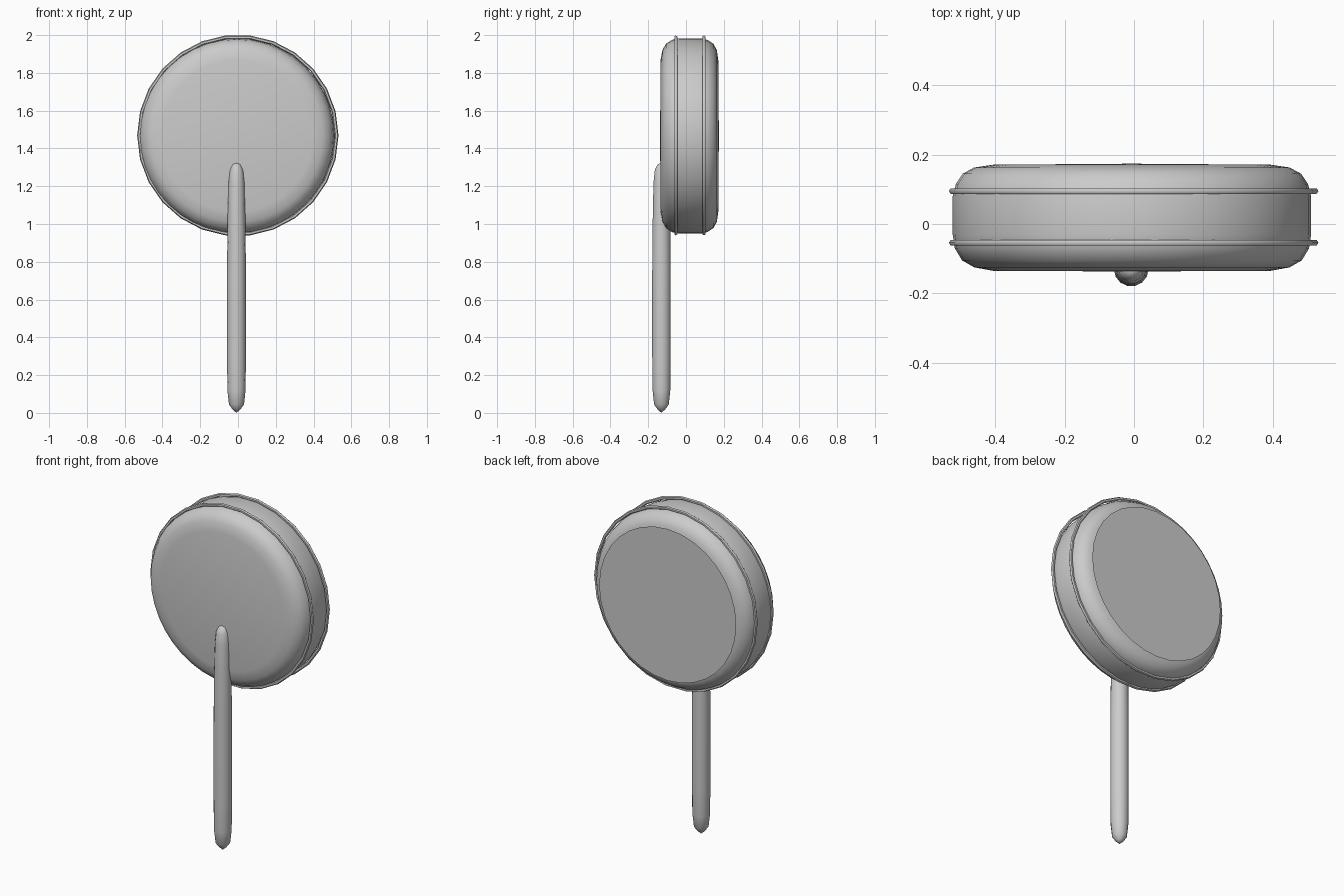
import bpy, bmesh
from math import radians, pi, sin, cos
from mathutils import Matrix, Vector

if "Cube" in bpy.data.objects:
    bpy.data.objects.remove(bpy.data.objects["Cube"])

CX, CZ = -0.006, 1.466  # drum axis


def lathe(name, profile, sides, place, angle=50):
    """Revolve (radius, height) points around local z, then place the result."""
    bm = bmesh.new()
    rings = []
    for r, h in profile:
        if r == 0:
            rings.append([bm.verts.new((0, 0, h))])
        else:
            rings.append([bm.verts.new((r * cos(2 * pi * i / sides),
                                        r * sin(2 * pi * i / sides), h)) for i in range(sides)])
    for a, b in zip(rings, rings[1:]):
        for i in range(sides):
            j = (i + 1) % sides
            quad = [a[i % len(a)], a[j % len(a)], b[j % len(b)], b[i % len(b)]]
            bm.faces.new(list(dict.fromkeys(quad)))
    bm.transform(place)
    bmesh.ops.recalc_face_normals(bm, faces=bm.faces)
    me = bpy.data.meshes.new(name)
    bm.to_mesh(me)
    bm.free()
    ob = bpy.data.objects.new(name, me)
    bpy.context.collection.objects.link(ob)
    bpy.context.view_layer.objects.active = ob
    ob.select_set(True)
    bpy.ops.object.shade_smooth_by_angle(angle=radians(angle))
    ob.select_set(False)
    return ob


# local z becomes world +y (towards the back)
def on_drum(y=0):
    return Matrix.Translation((CX, y, CZ)) @ Matrix.Rotation(radians(-90), 4, 'X')


# rounded drum body
lathe("drum_body", [(0, -0.137), (0.40, -0.135), (0.455, -0.125), (0.49, -0.105),
                    (0.511, -0.07), (0.517, -0.03), (0.517, 0.08), (0.508, 0.115),
                    (0.488, 0.145), (0.455, 0.163), (0.40, 0.171), (0, 0.174)],
      40, on_drum())

# thin hoops around the rim
for label, y in (("front", -0.054), ("back", 0.095)):
    hoop = [(0.523 + 0.010 * cos(a * pi / 3), 0.009 * sin(a * pi / 3)) for a in range(7)]
    ob = lathe(label + "_hoop", hoop, 26, Matrix.Translation((0.005, 0, 0.003)) @ on_drum(y))
    bm = bmesh.new()
    bm.from_mesh(ob.data)
    bmesh.ops.remove_doubles(bm, verts=bm.verts, dist=1e-5)
    bm.to_mesh(ob.data)
    bm.free()

# flat back cover with a small centre disc
lathe("back_cover", [(0.088, 0.179), (0.447, 0.179)], 32, on_drum())
lathe("centre_disc", [(0, 0.180), (0.09, 0.180)], 20, on_drum())

# stick handle, sunk into the front face
lathe("stick_handle", [(0, 0.0), (0.022, 0.02), (0.040, 0.045), (0.048, 0.12),
                       (0.050, 0.30), (0.050, 0.75), (0.047, 1.05), (0.043, 1.22),
                       (0.036, 1.285), (0.022, 1.315), (0, 1.325)],
      14, Matrix.Translation((-0.008, -0.130, 0)), 60)
